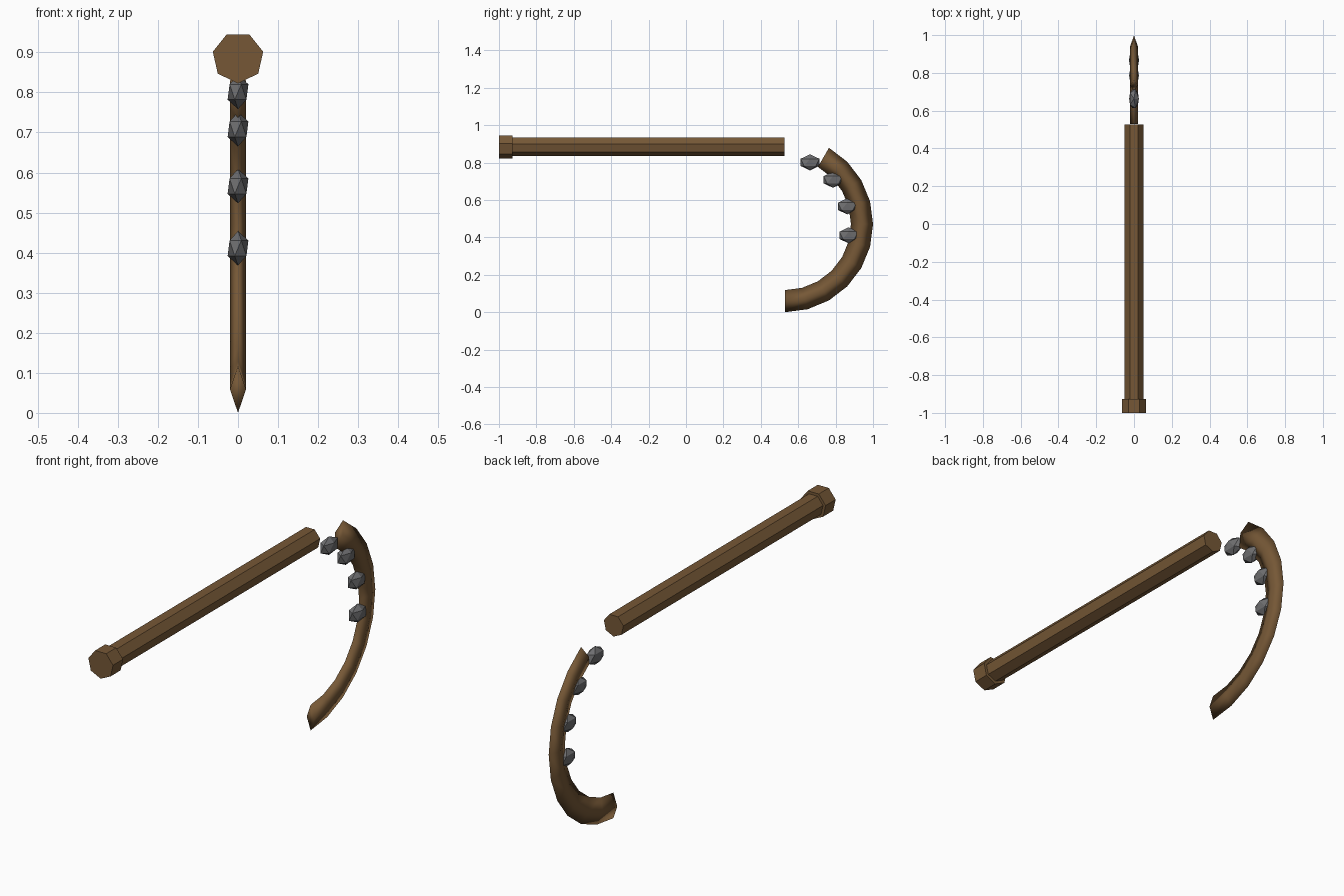
import bpy, bmesh, math
from mathutils import Matrix, Vector

cube = bpy.data.objects.get("Cube")
if cube:
    bpy.data.objects.remove(cube, do_unlink=True)


def material(name, rgb):
    m = bpy.data.materials.new(name)
    m.use_nodes = True
    m.diffuse_color = (*rgb, 1)
    m.node_tree.nodes["Principled BSDF"].inputs["Base Color"].default_value = (*rgb, 1)
    return m


def finish(name, bm, mat, smooth=False):
    bmesh.ops.recalc_face_normals(bm, faces=bm.faces)
    for f in bm.faces:
        f.smooth = smooth
    mesh = bpy.data.meshes.new(name)
    bm.to_mesh(mesh)
    bm.free()
    mesh.materials.append(mat)
    obj = bpy.data.objects.new(name, mesh)
    bpy.context.collection.objects.link(obj)
    return obj


def loft(name, rings, mat, smooth=False):
    """Skin a row of matching rings and cap both ends."""
    bm = bmesh.new()
    loops = [[bm.verts.new(p) for p in ring] for ring in rings]
    n = len(loops[0])
    for a, b in zip(loops, loops[1:]):
        for i in range(n):
            j = (i + 1) % n
            bm.faces.new((a[i], a[j], b[j], b[i]))
    bm.faces.new(loops[0])
    bm.faces.new(loops[-1])
    return finish(name, bm, mat, smooth)


wood = material("brown wood", (0.18, 0.097, 0.037))
stone = material("grey stone", (0.16, 0.16, 0.165))

HANDLE_Z = 0.887
CENTRE = Vector((0, 0.529, 0.471))


def heptagon(radius, y):
    # One corner points straight down
    return [(radius * math.sin(a), y, HANDLE_Z - radius * math.cos(a))
            for a in (math.tau * k / 7 for k in range(7))]


# Seven-sided handle and its pommel
loft("handle_shaft", [heptagon(0.051, -0.93), heptagon(0.051, 0.527)], wood)
loft("handle_pommel", [heptagon(0.0645, -1.0), heptagon(0.0645, -0.927)], wood)


# Curved blade: a thin diamond section swept along an arc
def diamond(degrees):
    a = math.radians(degrees)
    out = Vector((0, math.cos(a), math.sin(a)))
    side = Vector((0.02, 0, 0))
    mid = CENTRE + out * 0.412
    return [mid + out * 0.059, mid + side, mid - out * 0.059, mid - side]


loft("curved_blade", [diamond(d) for d in range(-90, 61, 15)], wood, smooth=True)

# Faceted stone teeth along the inner edge
for i, (y, z) in enumerate([(0.663, 0.801), (0.786, 0.708), (0.862, 0.566), (0.87, 0.411)]):
    bm = bmesh.new()
    bmesh.ops.create_icosphere(
        bm, subdivisions=1, radius=1,
        matrix=Matrix.Translation((0, y, z)) @ Matrix.Diagonal((0.029, 0.059, 0.043, 1)))
    finish(f"stone_tooth_{i + 1}", bm, stone)
